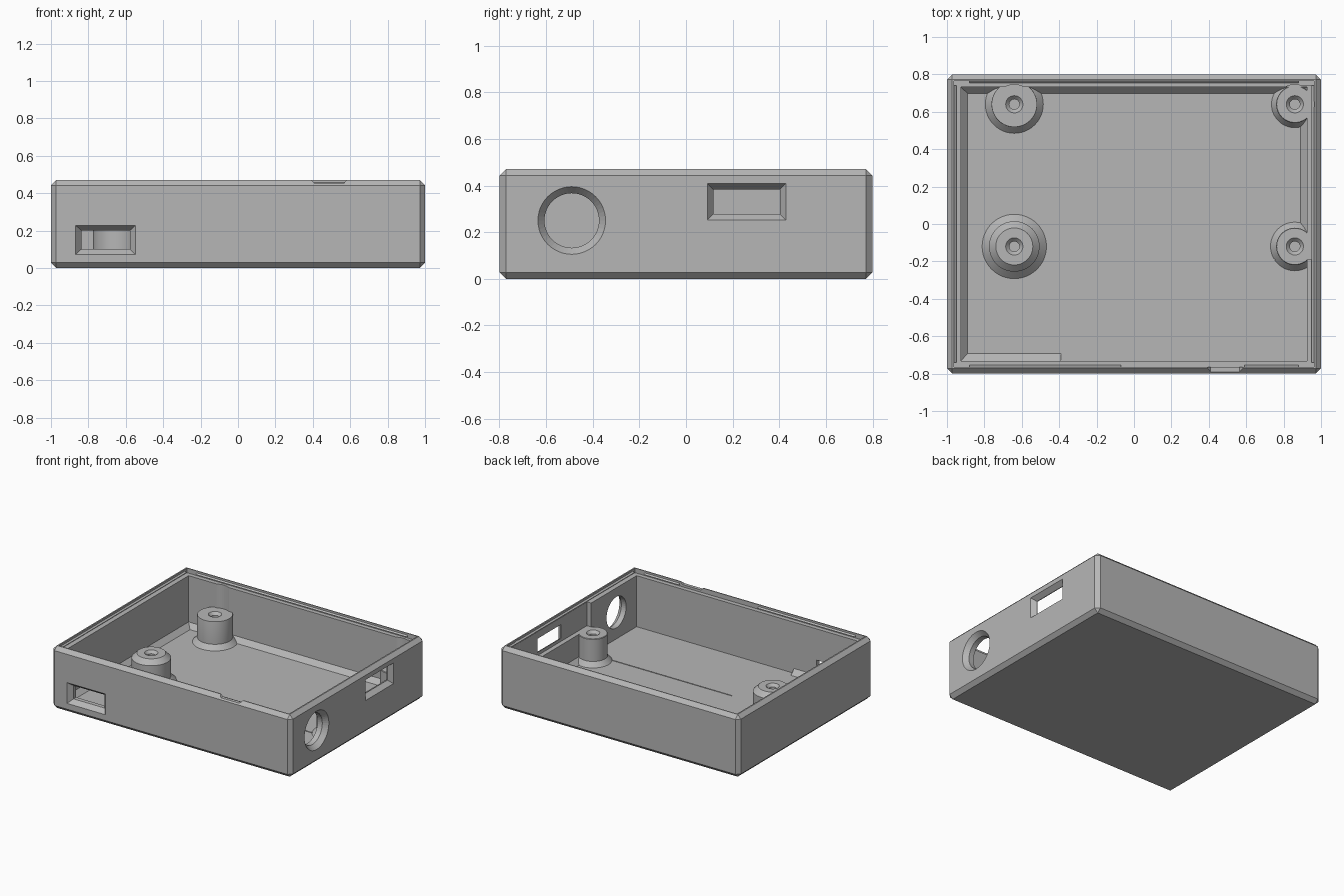
import bpy, bmesh
from math import sin, cos, pi, radians

if "Cube" in bpy.data.objects:
    bpy.data.objects.remove(bpy.data.objects["Cube"])

grey = bpy.data.materials.new("plain grey")
grey.use_nodes = True
grey.diffuse_color = (0.47, 0.47, 0.47, 1)
grey.node_tree.nodes["Principled BSDF"].inputs["Base Color"].default_value = grey.diffuse_color


def loft(name, rings, bevel=0):
    """Skin a stack of rings with equal point counts and cap both ends."""
    bm = bmesh.new()
    loops = [[bm.verts.new(p) for p in ring] for ring in rings]
    n = len(loops[0])
    for a, b in zip(loops, loops[1:]):
        for i in range(n):
            j = (i + 1) % n
            bm.faces.new((a[i], a[j], b[j], b[i]))
    bm.faces.new(loops[0])
    bm.faces.new(loops[-1])
    bmesh.ops.recalc_face_normals(bm, faces=bm.faces[:])
    if bevel:
        bmesh.ops.bevel(bm, geom=bm.edges[:], offset=bevel, segments=1, affect='EDGES')
    mesh = bpy.data.meshes.new(name)
    bm.to_mesh(mesh)
    bm.free()
    mesh.materials.append(grey)
    obj = bpy.data.objects.new(name, mesh)
    bpy.context.collection.objects.link(obj)
    return obj


def rect(x0, x1, y0, y1, z):
    return [(x0, y0, z), (x1, y0, z), (x1, y1, z), (x0, y1, z)]


def box(name, x0, x1, y0, y1, z0, z1, bevel=0):
    return loft(name, [rect(x0, x1, y0, y1, z0), rect(x0, x1, y0, y1, z1)], bevel)


def circle(r, n=48):
    return [(r * cos(2 * pi * i / n), r * sin(2 * pi * i / n)) for i in range(n)]


def prism(name, axis, a, b, profile):
    """Extrude a profile along x (points are y, z) or y (points are x, z)."""
    place = (lambda t, u, v: (t, u, v)) if axis == 'x' else (lambda t, u, v: (u, t, v))
    return loft(name, [[place(t, u, v) for u, v in profile] for t in (a, b)])


def lathe(name, cx, cy, profile):
    return loft(name, [[(cx + u, cy + v, z) for u, v in circle(r)] for r, z in profile])


def carve(target, cutter):
    cutter.hide_render = True
    mod = target.modifiers.new("cut", 'BOOLEAN')
    mod.operation, mod.solver, mod.object = 'DIFFERENCE', 'EXACT', cutter
    bpy.context.view_layer.objects.active = target
    bpy.ops.object.modifier_apply(modifier=mod.name)
    bpy.data.objects.remove(cutter)


# Tray shell with chamfered outside edges
H, FLOOR, IX, IY = 0.47, 0.05, 0.925, 0.732
shell = box("case_shell", -1, 1, -0.8, 0.8, 0, H, 0.028)
carve(shell, box("cavity", -IX, IX, -IY, IY, FLOOR, 0.6))
carve(shell, box("rim_rebate", -0.962, 0.962, -0.765, 0.765, 0.435, 0.6))
carve(shell, box("board_pocket", 0.85, 0.96, -0.19, 0.74, 0.255, 0.6))

# Clearance in the back wall above the rear posts
for x in (-0.64, 0.86):
    carve(shell, lathe("clearance", x, 0.64, [(0.105, 0.255), (0.105, 0.6)]))

# Flared round and rectangular openings in the right wall
FLARE = [(0.8, 0), (0.965, 0), (1.005, 1)]
carve(shell, loft("round_opening", [
    [(x, -0.49 + u, 0.25 + v) for u, v in circle(0.117 + 0.032 * k)] for x, k in FLARE]))
carve(shell, loft("side_port", [
    [(x, 0.26 + sy * (0.142 + 0.03 * k), 0.33 + sz * (0.052 + 0.03 * k))
     for sy, sz in ((-1, -1), (1, -1), (1, 1), (-1, 1))] for x, k in FLARE]))

# Flared opening in the front wall
carve(shell, loft("front_port", [
    [(-0.708 + sx * (0.13 + 0.034 * k), -0.8 * y, 0.15 + sz * (0.05 + 0.032 * k))
     for sx, sz in ((-1, -1), (1, -1), (1, 1), (-1, 1))]
    for y, k in ((0.85, 0), (0.955, 0), (1.006, 1))]))

# Pry notch in the front rim
carve(shell, prism("pry_notch", 'y', -0.85, -0.72,
                   [(0.41, 0.452), (0.565, 0.452), (0.6, 0.49), (0.375, 0.49)]))

# Sloped strips where the walls meet the floor
T = FLOOR + 0.036
prism("left_floor_fillet", 'y', -0.74, 0.74,
      [(-0.94, 0.04), (-0.89, 0.04), (-0.89, FLOOR), (-IX, T), (-0.94, T)])
prism("right_floor_fillet", 'y', -0.19, 0.74,
      [(0.94, 0.04), (0.89, 0.04), (0.89, FLOOR), (IX, T), (0.94, T)])
prism("back_floor_fillet", 'x', -0.94, 0.94,
      [(0.745, 0.04), (0.698, 0.04), (0.698, FLOOR), (IY, T), (0.745, T)])
prism("front_floor_fillet", 'x', -0.94, -0.39,
      [(-0.745, 0.04), (-0.692, 0.04), (-0.692, FLOOR), (-IY, T), (-0.745, T)])

# Fine line across the floor
box("floor_line", -0.25, IX, -0.193, -0.187, 0.045, FLOOR + 0.004)

# Snap ridges just inside the rim
for side, x0, x1 in ((1, -0.88, 0.88), (-1, -0.88, -0.07), (-1, 0.59, 0.88)):
    prism("snap_ridge", 'x', x0, x1,
          [(side * 0.768, 0.44), (side * 0.753, 0.447), (side * 0.768, 0.458)])
for side in (-1, 1):
    prism("side_snap_ridge", 'y', -0.74, 0.74,
          [(side * 0.965, 0.44), (side * 0.95, 0.447), (side * 0.965, 0.458)])

# Screw posts with flared feet and countersunk holes
TOP = 0.255
POSTS = [("front_left_post", -0.64, -0.12, 0.172, 0.135, 0.1),
         ("back_left_post", -0.64, 0.64, 0.155, 0.122, 0.122),
         ("front_right_post", 0.86, -0.12, 0.13, 0.1, 0.098),
         ("back_right_post", 0.86, 0.64, 0.125, 0.1, 0.098)]
for name, x, y, foot, body, cap in POSTS:
    post = lathe(name, x, y, [
        (foot, 0.03), (foot, FLOOR), (body, FLOOR + 0.035),
        (body, TOP - max(0.004, body - cap)), (cap - 0.001, TOP),
        (0.046, TOP), (0.027, TOP - 0.02), (0.027, 0.09)])
    for o in bpy.context.selected_objects:
        o.select_set(False)
    post.select_set(True)
    bpy.context.view_layer.objects.active = post
    bpy.ops.object.shade_smooth_by_angle(angle=radians(25))
